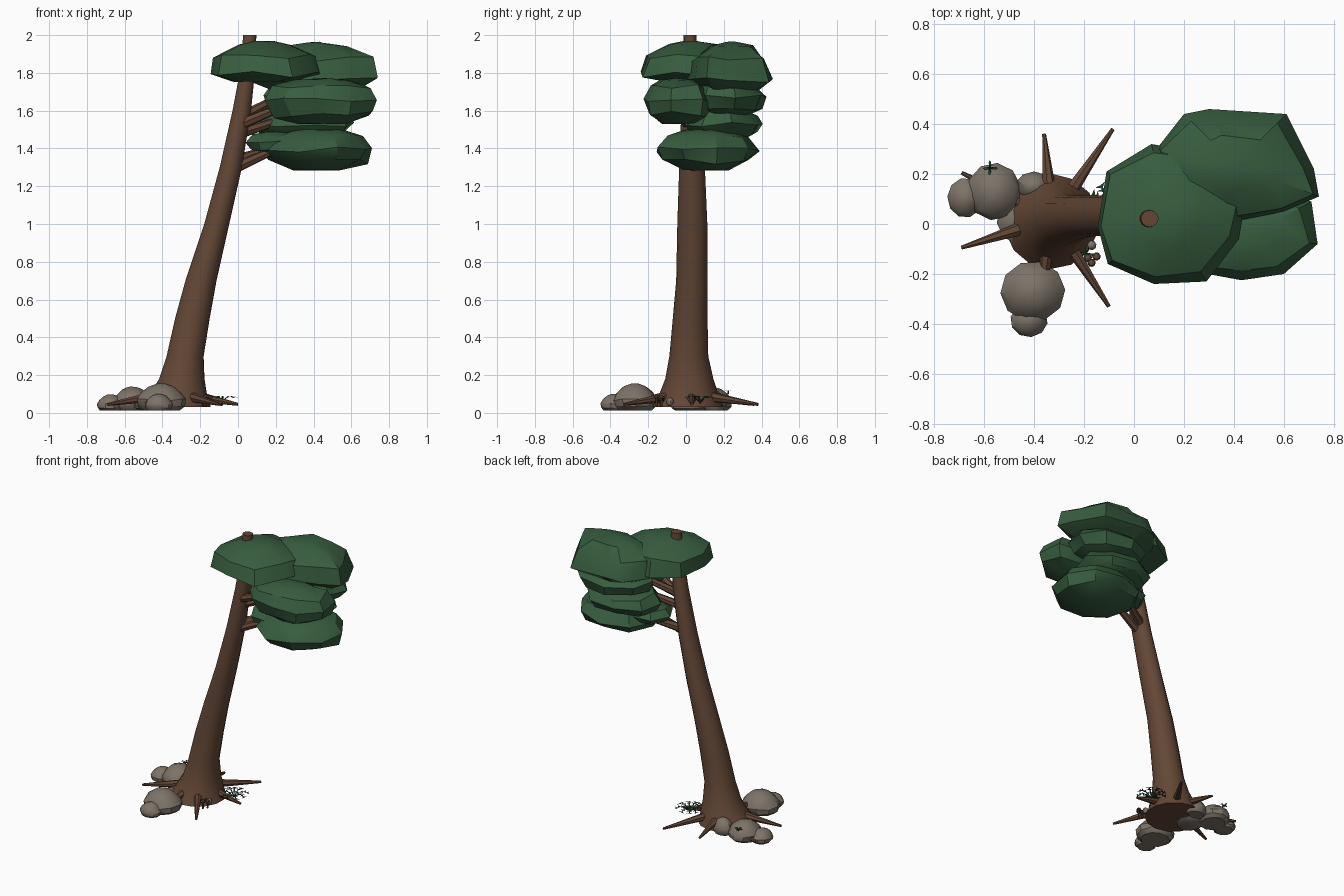
import bpy, bmesh, math, random
from mathutils import Vector

if "Cube" in bpy.data.objects:
    bpy.data.objects.remove(bpy.data.objects["Cube"])

random.seed(7)


def material(name, rgb):
    m = bpy.data.materials.new(name)
    m.diffuse_color = (*rgb, 1)
    m.use_nodes = True
    m.node_tree.nodes["Principled BSDF"].inputs["Base Color"].default_value = m.diffuse_color
    return m


BARK = material("bark brown", (0.125, 0.063, 0.036))
LEAF = material("leaf green", (0.038, 0.109, 0.049))
STONE = material("stone grey", (0.205, 0.172, 0.137))
FERN = material("fern green", (0.014, 0.060, 0.027))


def finish(bm, name, mat, angle=35):
    bmesh.ops.recalc_face_normals(bm, faces=bm.faces[:])
    me = bpy.data.meshes.new(name)
    bm.to_mesh(me)
    bm.free()
    me.materials.append(mat)
    ob = bpy.data.objects.new(name, me)
    bpy.context.collection.objects.link(ob)
    bpy.ops.object.select_all(action='DESELECT')
    ob.select_set(True)
    bpy.context.view_layer.objects.active = ob
    bpy.ops.object.shade_smooth_by_angle(angle=math.radians(angle))
    return ob


def loft(bm, rings):
    """Skin a list of equally long point rings and close both ends."""
    rows = [[bm.verts.new(p) for p in ring] for ring in rings]
    n = len(rows[0])
    for a, b in zip(rows, rows[1:]):
        for i in range(n):
            j = (i + 1) % n
            bm.faces.new((a[i], a[j], b[j], b[i]))
    bm.faces.new(rows[0][::-1])
    bm.faces.new(rows[-1])


def ellipse(cx, cy, rx, ry, n=8, turn=0.2):
    return [(cx + rx * math.cos(turn + math.tau * i / n),
             cy + ry * math.sin(turn + math.tau * i / n)) for i in range(n)]


def tube(bm, points, radii, sides=7):
    rings = []
    d = (Vector(points[-1]) - Vector(points[0])).normalized()
    u = d.cross(Vector((0, 0, 1))).normalized()
    v = d.cross(u)
    for p, r in zip(points, radii):
        rings.append([Vector(p) + r * (u * math.cos(a) + v * math.sin(a))
                      for a in (math.tau * k / sides for k in range(sides))])
    loft(bm, rings)


# Leaning trunk with a flared foot: z, x left, x right, y near, y far
TRUNK = [(0.03, -0.52, -0.14, -0.18, 0.20), (0.09, -0.475, -0.16, -0.145, 0.175),
         (0.18, -0.42, -0.175, -0.11, 0.145), (0.30, -0.38, -0.18, -0.088, 0.118),
         (0.50, -0.335, -0.148, -0.07, 0.114), (0.70, -0.280, -0.112, -0.052, 0.114),
         (1.00, -0.180, -0.045, -0.046, 0.113), (1.30, -0.098, 0.022, -0.036, 0.10),
         (1.60, -0.03, 0.07, -0.025, 0.085), (1.80, 0.008, 0.09, -0.018, 0.062),
         (2.00, 0.027, 0.098, -0.012, 0.055)]
bm = bmesh.new()
loft(bm, [[(x, y, z) for x, y in ellipse((a + b) / 2, (c + d) / 2, (b - a) / 2,
           (d - c) / 2, 14)] for z, a, b, c, d in TRUNK])
finish(bm, "trunk", BARK)

# Tapering roots around the foot: angle in degrees, start height, tip x, tip y
bm = bmesh.new()
for deg, z, tx, ty in [(5, .09, 0.0, 0.03), (55, .09, -0.085, 0.38), (95, .09, -0.36, 0.36),
                       (155, .06, -0.69, 0.205), (198, .09, -0.69, -0.095),
                       (262, .09, -0.375, -0.34), (305, .09, -0.10, -0.33)]:
    a = math.radians(deg)
    start = (-0.33 + 0.10 * math.cos(a), 0.02 + 0.10 * math.sin(a), z)
    tube(bm, [start, (tx, ty, 0.045)], [0.030, 0.008])
finish(bm, "roots", BARK)

# Branches reaching into the foliage
bm = bmesh.new()
for start, end in [((-0.01, 0.03, 1.30), (0.3, 0.08, 1.44)),
                   ((0.0, 0.06, 1.34), (0.28, 0.2, 1.43)),
                   ((0.01, 0.03, 1.48), (0.35, 0.15, 1.59)),
                   ((0.02, 0.01, 1.53), (0.4, -0.08, 1.69)),
                   ((0.03, 0.04, 1.57), (0.35, 0.22, 1.74))]:
    tube(bm, [start, end], [0.030, 0.016])
finish(bm, "branches", BARK)

ROUND = [(0.45, 0.0), (0.86, 0.2), (1.0, 0.5), (0.82, 0.8), (0.45, 0.97), (0.12, 1.0)]
DOME = [(0.6, 0.0), (1.0, 0.27), (0.88, 0.66), (0.5, 0.93), (0.12, 1.0)]
SLAB = [(0.6, 0.0), (1.0, 0.17), (0.91, 0.64), (0.45, 0.92), (0.15, 1.0)]


def clump(name, outline, low, high, profile=ROUND, mat=LEAF, jitter=0.08, angle=32):
    """Flattened faceted mass with a given plan outline."""
    cx = sum(p[0] for p in outline) / len(outline)
    cy = sum(p[1] for p in outline) / len(outline)
    h = high - low
    rings = []
    for s, t in profile:
        ring = []
        for x, y in outline:
            k = s * (1 + (random.uniform(-jitter, jitter) if s < 0.95 else 0))
            dz = random.uniform(-jitter, jitter) * h * (1 if 0.1 < t < 0.9 else 0.15)
            ring.append((cx + (x - cx) * k, cy + (y - cy) * k, low + h * t + dz))
        rings.append(ring)
    bm = bmesh.new()
    loft(bm, rings)
    bmesh.ops.triangulate(bm, faces=[f for f in bm.faces if len(f.verts) == 4])
    return finish(bm, name, mat, angle)


# Foliage layers, from the top down
clump("crown_top", [(-0.145, -0.01), (-0.105, -0.16), (0.08, -0.24), (0.29, -0.23),
                    (0.42, -0.06), (0.45, 0.12), (0.26, 0.285), (0.07, 0.32),
                    (-0.11, 0.21)], 1.755, 1.968, SLAB)
clump("crown_back", [(0.20, 0.44), (0.09, 0.30), (0.05, 0.12), (0.35, 0.0),
                     (0.60, 0.05), (0.74, 0.11), (0.72, 0.22), (0.61, 0.44),
                     (0.30, 0.46)], 1.70, 1.962, DOME)
clump("foliage_middle_front", [(0.14, -0.06), (0.24, -0.19), (0.43, -0.225),
                               (0.60, -0.20), (0.735, -0.08), (0.71, 0.09),
                               (0.55, 0.14), (0.24, 0.12)], 1.53, 1.77)
clump("foliage_middle_back", ellipse(0.41, 0.22, 0.28, 0.21), 1.57, 1.765)
clump("foliage_lower_back", ellipse(0.35, 0.20, 0.27, 0.21), 1.44, 1.62)
clump("foliage_low", ellipse(0.42, 0.11, 0.295, 0.28, 9), 1.285, 1.505)
clump("foliage_low_inner", ellipse(0.22, 0.12, 0.18, 0.16, 7, 0.45), 1.375, 1.49)

# Rounded rocks with flat undersides: x, y, radius x, radius y, height
for i, (x, y, rx, ry, top) in enumerate([
        (-0.56, 0.13, 0.11, 0.115, 0.138), (-0.675, 0.105, 0.072, 0.08, 0.098),
        (-0.40, 0.15, 0.075, 0.06, 0.12), (-0.405, -0.27, 0.13, 0.122, 0.155),
        (-0.42, -0.385, 0.075, 0.068, 0.10), (-0.46, 0.02, 0.09, 0.10, 0.08)]):
    clump(f"rock_{i + 1}", ellipse(x, y, rx, ry, 10, 0.2 + i), 0.012, top,
          [(0.75, 0), (0.96, 0.18), (1, 0.4), (0.82, 0.66), (0.5, 0.9), (0.18, 1)],
          STONE, 0.04, 35)

# Small mushrooms and a pebble by the foot
bm = bmesh.new()
for x, y, z in [(-0.17, -0.155, 0.085), (-0.15, -0.13, 0.08), (-0.185, -0.135, 0.07)]:
    tube(bm, [(x, y, 0.035), (x + 0.002, y, z)], [0.006, 0.005], 6)
    loft(bm, [[(px, py, z + dz) for px, py in ellipse(x, y, r, r, 8)]
              for r, dz in [(0.014, -0.004), (0.017, 0.0), (0.012, 0.009), (0.004, 0.012)]])
finish(bm, "mushrooms", BARK)
clump("pebble", ellipse(-0.17, -0.085, 0.02, 0.02, 8), 0.04, 0.08, ROUND, STONE, 0.04, 40)


def fern(name, x, y, z, count, reach, rise):
    """Arching fronds with paired leaflets."""
    bm = bmesh.new()
    for k in range(count):
        a = math.tau * k / count + random.uniform(-0.2, 0.2)
        out, side = Vector((math.cos(a), math.sin(a), 0)), Vector((-math.sin(a), math.cos(a), 0))
        pts = [Vector((x, y, z)) + out * reach * t + Vector((0, 0, rise * math.sin(t * 2.3)))
               for t in (0, 0.3, 0.55, 0.8, 1.0)]
        w = side * 0.004
        for p, q in zip(pts, pts[1:]):
            bm.faces.new([bm.verts.new(c) for c in (p - w, p + w, q + w, q - w)])
        for p in pts[1:]:
            for s in (-1, 1):
                tip = p + side * s * reach * 0.26 + out * reach * 0.14
                bm.faces.new([bm.verts.new(c) for c in
                              (p - out * 0.006, p + out * 0.009, tip)])
    finish(bm, name, FERN)


fern("fern_main", -0.085, 0.075, 0.05, 9, 0.085, 0.04)
fern("rock_sprout", -0.575, 0.225, 0.10, 4, 0.02, 0.02)
fern("side_sprout", -0.19, -0.12, 0.06, 4, 0.025, 0.02)
